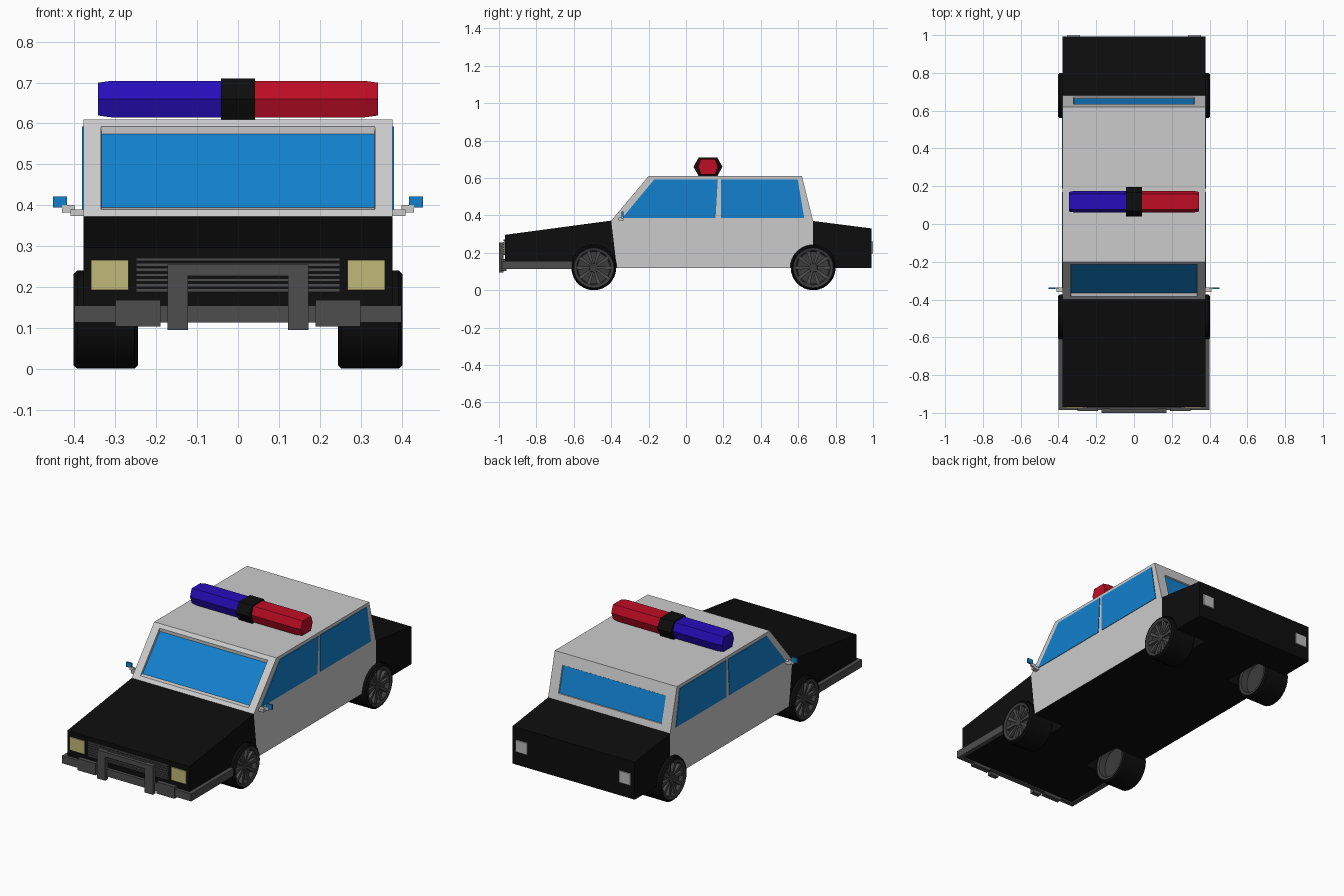
import bpy, bmesh, math
from mathutils import Vector

if "Cube" in bpy.data.objects:
    bpy.data.objects.remove(bpy.data.objects["Cube"])


def mat(name, *c):
    m = bpy.data.materials.new(name)
    m.diffuse_color = (*c, 1)
    m.use_nodes = True
    m.node_tree.nodes["Principled BSDF"].inputs["Base Color"].default_value = m.diffuse_color
    return m


WHITE = mat("body_white", 0.60, 0.60, 0.60)
BLACK = mat("body_black", 0.004, 0.004, 0.004)
GLASS = mat("glass_blue", 0.006, 0.22, 0.62)
PURPLE = mat("lamp_blue", 0.02, 0.004, 0.50)
RED = mat("lamp_red", 0.52, 0.004, 0.018)
GREY = mat("trim_grey", 0.075, 0.075, 0.075)
RIM = mat("rim_grey", 0.045, 0.045, 0.045)
LAMP = mat("headlight_yellow", 0.52, 0.48, 0.19)
TAIL = mat("tail_light_grey", 0.50, 0.50, 0.50)


def finish(name, bm, *mats):
    bmesh.ops.recalc_face_normals(bm, faces=bm.faces)
    me = bpy.data.meshes.new(name)
    bm.to_mesh(me)
    bm.free()
    for m in mats:
        me.materials.append(m)
    ob = bpy.data.objects.new(name, me)
    bpy.context.collection.objects.link(ob)
    return ob


def prism_bm(pts, x0, x1, taper0=1, taper1=1):
    """Side profile (y, z) extruded along x, each end optionally shrunk."""
    bm = bmesh.new()
    n = len(pts)
    cy, cz = sum(p[0] for p in pts) / n, sum(p[1] for p in pts) / n
    a, b = [[bm.verts.new((x, cy + (y - cy) * t, cz + (z - cz) * t)) for y, z in pts]
            for x, t in ((x0, taper0), (x1, taper1))]
    bm.faces.new(a)
    bm.faces.new(b)
    for i in range(n):
        j = (i + 1) % n
        bm.faces.new((a[i], a[j], b[j], b[i]))
    bmesh.ops.recalc_face_normals(bm, faces=bm.faces)
    return bm


def prism(name, pts, x0, x1, m, **k):
    return finish(name, prism_bm(pts, x0, x1, **k), m)


def box(name, x, y, z, m):
    return prism(name, [(y[0], z[0]), (y[1], z[0]), (y[1], z[1]), (y[0], z[1])], x[0], x[1], m)


def lathe(name, prof, m, seg=28):
    """Closed profile (radius, x) turned around the x axis."""
    bm = bmesh.new()
    rings = [[bm.verts.new((x, r * math.cos(2 * math.pi * i / seg), r * math.sin(2 * math.pi * i / seg)))
              for r, x in prof] for i in range(seg)]
    n = len(prof)
    for i in range(seg):
        a, b = rings[i], rings[(i + 1) % seg]
        for j in range(n):
            k = (j + 1) % n
            if prof[j][0] + prof[k][0] > 1e-6:
                bm.faces.new((a[j], a[k], b[k], b[j]))
    bmesh.ops.remove_doubles(bm, verts=bm.verts, dist=1e-6)
    ob = finish(name, bm, m)
    bpy.context.view_layer.objects.active = ob
    ob.select_set(True)
    bpy.ops.object.shade_smooth_by_angle(angle=math.radians(35))
    ob.select_set(False)
    return ob


W = 0.378
WHEEL_Y, WHEEL_Z = (-0.493, 0.68), 0.12

# body: bonnet, cabin and boot
bonnet = prism("bonnet", [(-0.968, 0.12), (-0.37, 0.12), (-0.40, 0.372), (-0.968, 0.296)], -W, W, BLACK)
boot = prism("boot", [(0.68, 0.12), (0.993, 0.12), (0.993, 0.33), (0.68, 0.37)], -W, W, BLACK)
FRONT = ((-0.40, 0.372), (-0.20, 0.61))
REAR = ((0.68, 0.37), (0.62, 0.61))
bm = prism_bm([(-0.37, 0.12), (0.68, 0.12), *REAR, FRONT[1], FRONT[0]], -W, W)


def inset_pane(bm, face, line, half, z0, z1, depth):
    """Inset a sloping face to the given half width and height range."""
    (ya, za), (yb, zb) = line
    nrm = face.normal.copy()
    zm = face.calc_center_median().z
    bmesh.ops.inset_individual(bm, faces=[face], thickness=0.005)
    for v in face.verts:
        z = z1 if v.co.z > zm else z0
        y = ya + (yb - ya) * (z - za) / (zb - za)
        v.co = Vector((math.copysign(half, v.co.x), y, z)) - nrm * depth


# windscreen and rear window are recessed into the sloping cabin faces
slopes = [f for f in bm.faces if abs(f.normal.x) < 0.1 and f.calc_center_median().z > 0.4 and f.normal.z < 0.95]
for f in slopes:
    if f.normal.y < 0:
        inset_pane(bm, f, FRONT, 0.335, 0.39, 0.592, 0)
        inset_pane(bm, f, FRONT, 0.334, 0.402, 0.582, 0.012)
    else:
        inset_pane(bm, f, REAR, 0.32, 0.405, 0.55, 0)
        inset_pane(bm, f, REAR, 0.318, 0.407, 0.548, 0.006)
    f.material_index = 2
for f in bm.faces:
    if f.normal.z < -0.95:
        f.material_index = 1
cabin = finish("cabin", bm, WHITE, BLACK, GLASS)

# wheel arches cut into the body
for s in (-1, 1):
    for y, parts in zip(WHEEL_Y, ((bonnet, cabin), (cabin, boot))):
        ring = [(y + 0.123 * math.cos(a), WHEEL_Z + 0.123 * math.sin(a))
                for a in (2 * math.pi * (i + 0.37) / 28 for i in range(28))]
        cutter = prism("arch_cutter", ring, s * 0.18, s * 0.5, BLACK)
        cutter.hide_render = True
        for ob in parts:
            mod = ob.modifiers.new("arch", "BOOLEAN")
            mod.object, mod.operation, mod.solver = cutter, "DIFFERENCE", "EXACT"
            mod.material_mode = "TRANSFER"
            bpy.context.view_layer.objects.active = ob
            bpy.ops.object.modifier_apply(modifier="arch")
        bpy.data.objects.remove(cutter)

# wheels: tyre, dished rim, spokes
tyre_prof = [(0.098, 0.074), (0.112, 0.079), (0.12, 0.070), (0.12, -0.070), (0.112, -0.078), (0.098, -0.074)]
rim_prof = [(0, 0.066), (0.022, 0.066), (0.026, 0.055), (0.086, 0.052), (0.092, 0.074), (0.105, 0.0785),
            (0.105, -0.076), (0.092, -0.074), (0.085, -0.04), (0, -0.035)]
for s in (-1, 1):
    for y, where in zip(WHEEL_Y, ("front", "rear")):
        bm = bmesh.new()
        for i in range(10):
            a = 2 * math.pi * i / 10
            d, t = Vector((0, math.cos(a), math.sin(a))), Vector((0, -math.sin(a), math.cos(a)))
            q = [[bm.verts.new(d * r + t * w * e + Vector((x, 0, 0))) for r, w, x in
                  ((0.018, 0.005, 0.064), (0.092, 0.010, 0.072), (0.092, 0.010, 0.05), (0.018, 0.005, 0.05))]
                 for e in (-1, 1)]
            bm.faces.new(q[0])
            bm.faces.new(q[1])
            for j in range(4):
                k = (j + 1) % 4
                bm.faces.new((q[0][j], q[0][k], q[1][k], q[1][j]))
        for ob in (finish(where + "_spokes", bm, GREY), lathe(where + "_tyre", tyre_prof, BLACK),
                   lathe(where + "_rim", rim_prof, RIM)):
            ob.location = (s * 0.323, y, WHEEL_Z)
            ob.rotation_euler.z = 0 if s > 0 else math.pi

# mirrored details
for s in (-1, 1):
    def sx(a, b):
        return (s * a, s * b)
    X = sx(W - 0.002, W + 0.003)
    prism("front_side_window", [(-0.34, 0.387), (0.158, 0.387), (0.17, 0.592), (-0.17, 0.592)], *X, GLASS)
    prism("rear_side_window", [(0.187, 0.387), (0.632, 0.387), (0.597, 0.592), (0.187, 0.592)], *X, GLASS)
    box("headlight", sx(0.268, 0.36), (-0.974, -0.966), (0.193, 0.266), LAMP)
    box("tail_light", sx(0.285, 0.355), (0.991, 1.0), (0.195, 0.26), TAIL)
    box("bumper_side", sx(0.375, 0.40), (-0.985, -0.61), (0.113, 0.155), GREY)
    box("bumper_block", sx(0.19, 0.30), (-0.99, -0.96), (0.103, 0.168), GREY)
    box("push_bar_post", sx(0.122, 0.173), (-1.0, -0.976), (0.095, 0.255), GREY)
    # wing mirror
    box("mirror_arm", sx(0.375, 0.41), (-0.36, -0.335), (0.374, 0.39), WHITE)
    box("mirror_stalk", sx(0.40, 0.43), (-0.345, -0.335), (0.382, 0.40), WHITE)
    box("mirror_glass", sx(0.418, 0.452), (-0.344, -0.335), (0.394, 0.421), GLASS)
    # roof lamp
    prism("roof_lamp", [(0.06, 0.66), (0.076, 0.615), (0.16, 0.615), (0.176, 0.66), (0.16, 0.704), (0.076, 0.704)],
          *sx(0.03, 0.31), RED if s > 0 else PURPLE)
    prism("roof_lamp_end", [(0.06, 0.66), (0.076, 0.615), (0.16, 0.615), (0.176, 0.66), (0.16, 0.704), (0.076, 0.704)],
          *sx(0.31, 0.343), RED if s > 0 else PURPLE, taper1=0.9)

# front bumper, push bar and grille
box("bumper_front", (-0.40, 0.40), (-0.985, -0.96), (0.113, 0.155), GREY)
box("push_bar_top", (-0.173, 0.173), (-1.0, -0.982), (0.228, 0.255), GREY)
for i in range(7):
    z = 0.188 + i * 0.0125
    box("grille_slat", (-0.25, 0.25), (-0.975, -0.965), (z, z + 0.008), GREY)

# roof lamp centre
prism("roof_lamp_centre", [(0.04, 0.66), (0.068, 0.609), (0.167, 0.609), (0.195, 0.66), (0.167, 0.71), (0.068, 0.71)],
      -0.042, 0.042, BLACK)
